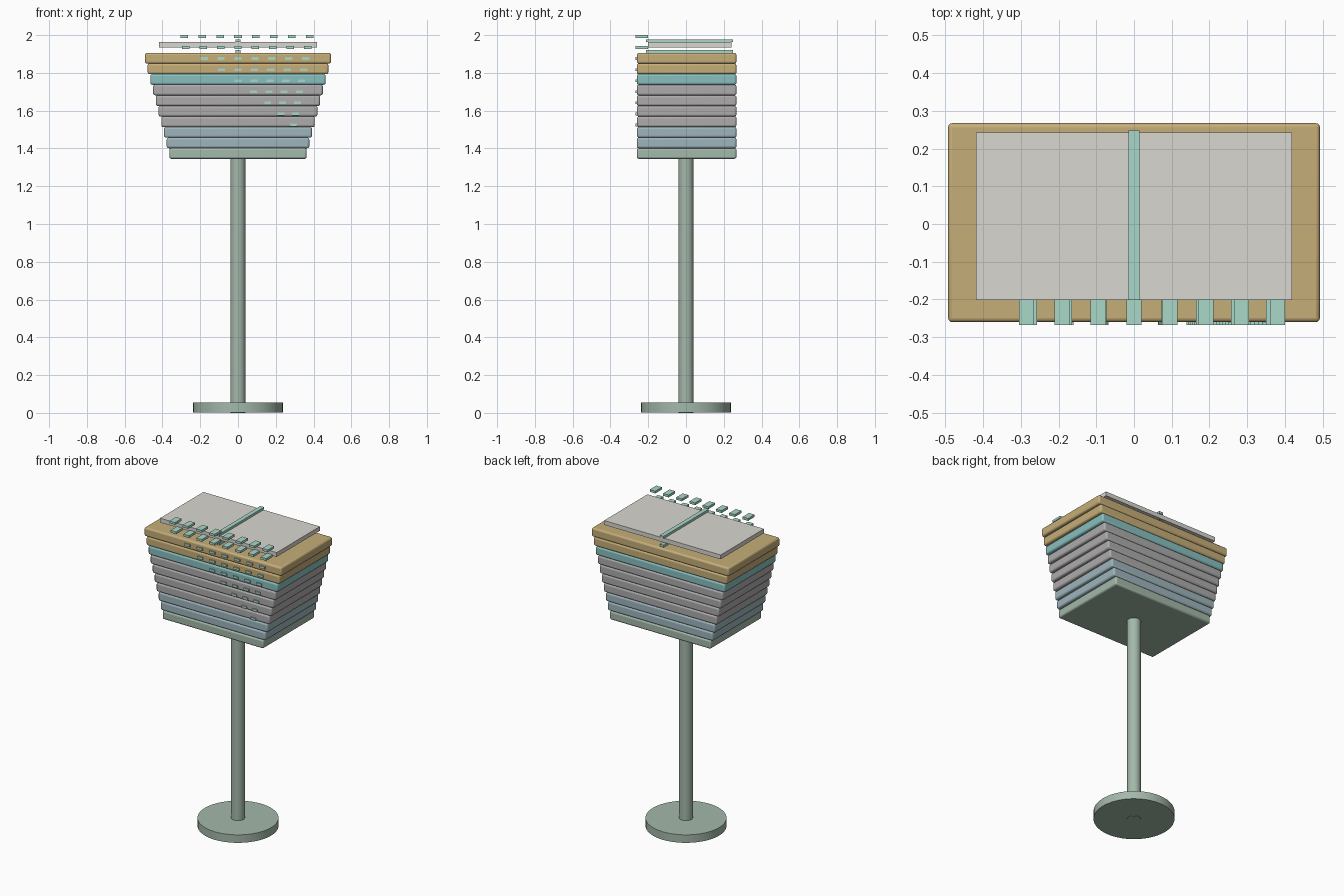
import bpy

if "Cube" in bpy.data.objects:
    bpy.data.objects.remove(bpy.data.objects["Cube"])

def material(name, rgb):
    m = bpy.data.materials.new(name)
    m.diffuse_color = (*rgb, 1)
    m.use_nodes = True
    m.node_tree.nodes["Principled BSDF"].inputs["Base Color"].default_value = m.diffuse_color
    return m

GREEN = material("sage", (0.37, 0.48, 0.40))
BLUE = material("dusty_blue", (0.34, 0.46, 0.50))
TEAL = material("teal", (0.25, 0.52, 0.52))
OCHRE = material("ochre", (0.56, 0.42, 0.19))
MINT = material("mint", (0.40, 0.68, 0.58))
PAPER = material("paper", (0.70, 0.68, 0.63))
GREY = material("grey", (0.42, 0.41, 0.41))

def box(name, x, y, z, mat, bevel=0):
    """Box from (min, max) ranges on each axis."""
    c = [(a + b) / 2 for a, b in (x, y, z)]
    bpy.ops.mesh.primitive_cube_add(size=1, location=c)
    o = bpy.context.object
    o.name = name
    o.scale = [b - a for a, b in (x, y, z)]
    bpy.ops.object.transform_apply(location=False, rotation=False, scale=True)
    o.data.materials.append(mat)
    if bevel:
        b = o.modifiers.new("bevel", 'BEVEL')
        b.width, b.segments = bevel, 3
        bpy.ops.object.shade_smooth_by_angle()
    return o

def cylinder(name, r, z0, z1, mat, sides):
    bpy.ops.mesh.primitive_cylinder_add(vertices=sides, radius=r, depth=z1 - z0,
                                        location=(0, 0, (z0 + z1) / 2))
    o = bpy.context.object
    o.name = name
    o.data.materials.append(mat)
    bpy.ops.object.shade_smooth_by_angle()

# round foot and post
cylinder("base", 0.238, 0.003, 0.055, GREEN, 48)
cylinder("post", 0.04, 0.0, 1.36, GREEN, 32)

# stacked slabs widening upwards
slab_colors = [GREEN, BLUE, BLUE, GREY, GREY, GREY, GREY, TEAL, OCHRE, OCHRE]
for i, mat in enumerate(slab_colors):
    w = 0.363 + 0.0144 * i
    z = 1.345 + 0.056 * i
    box(f"slab_{i}", (-w, w), (-0.26, 0.267), (z, z + 0.057), mat, 0.011)

# floating top panel with a strip above and below
box("top_panel", (-0.418, 0.418), (-0.202, 0.242), (1.935, 1.963), PAPER)
for name, z in (("lower_strip", 1.906), ("upper_strip", 1.963)):
    box(name, (-0.014, 0.014), (-0.212, 0.248), (z, z + 0.015), MINT)

# triangular array of front tabs, spacing shrinks with each lower row
for r in range(9):
    step = 0.095 - 0.0027 * r
    z = 1.985 - 0.0585 * r
    half = 0.02 - 0.0003 * r
    for j in range(max(-3, r - 4), 5):
        x = j * step
        box(f"tab_{r}_{j + 3}", (x - half, x + half), (-0.267, -0.2),
            (z, z + 0.015), MINT)
